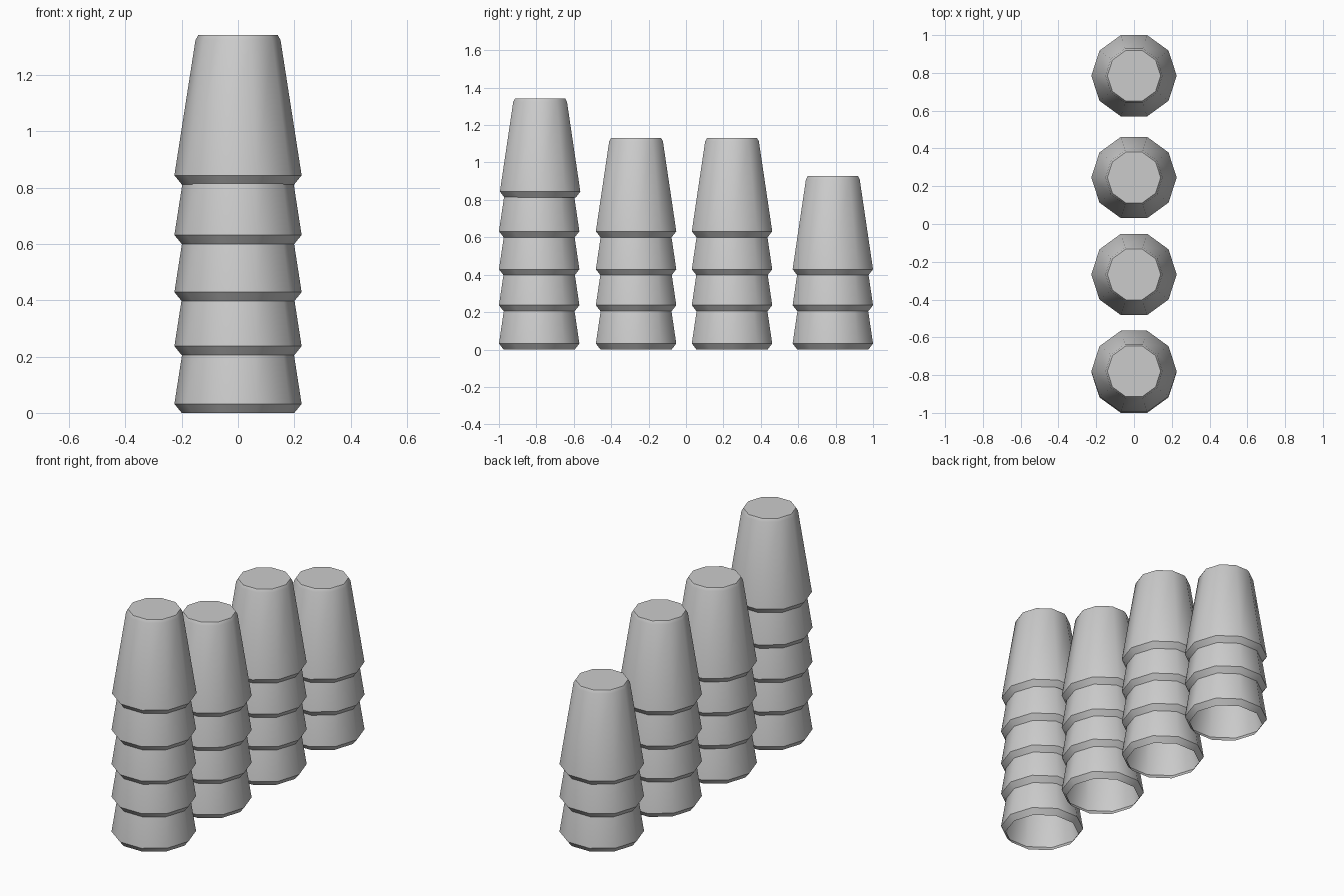
import bpy, bmesh, math

if "Cube" in bpy.data.objects:
    bpy.data.objects.remove(bpy.data.objects["Cube"])

SIDES = 10
# Outer cup profile (radius, height), open rim first, closed end last
PROFILE = [(0.20, 0.0), (0.226, 0.032), (0.151, 0.513), (0.141, 0.53)]
LEVELS = [0.0, 0.205, 0.397, 0.60, 0.812]


def cup(name, x, y, z):
    bm = bmesh.new()
    rings = []
    for r, h in PROFILE:
        rings.append([bm.verts.new((r * math.cos(2 * math.pi * i / SIDES),
                                    r * math.sin(2 * math.pi * i / SIDES), h))
                      for i in range(SIDES)])
    # Tapered wall
    for a, b in zip(rings, rings[1:]):
        for i in range(SIDES):
            j = (i + 1) % SIDES
            bm.faces.new((a[i], a[j], b[j], b[i]))
    # Closed end
    bm.faces.new(rings[-1])
    mesh = bpy.data.meshes.new(name)
    bm.to_mesh(mesh)
    bm.free()
    ob = bpy.data.objects.new(name, mesh)
    ob.location = (x, y, z)
    bpy.context.collection.objects.link(ob)
    bpy.ops.object.select_all(action='DESELECT')
    ob.select_set(True)
    bpy.context.view_layer.objects.active = ob
    bpy.ops.object.shade_smooth_by_angle(angle=math.radians(40))


# Four stacks of upside-down nested cups: (y position, number of cups)
for s, (y, count) in enumerate([(-0.785, 5), (-0.267, 4), (0.246, 4), (0.785, 3)], 1):
    for c in range(count):
        # The fifth cup sits slightly off centre
        cup(f"stack_{s}_cup_{c + 1}", 0, y + (0.005 if c == 4 else 0), LEVELS[c])
